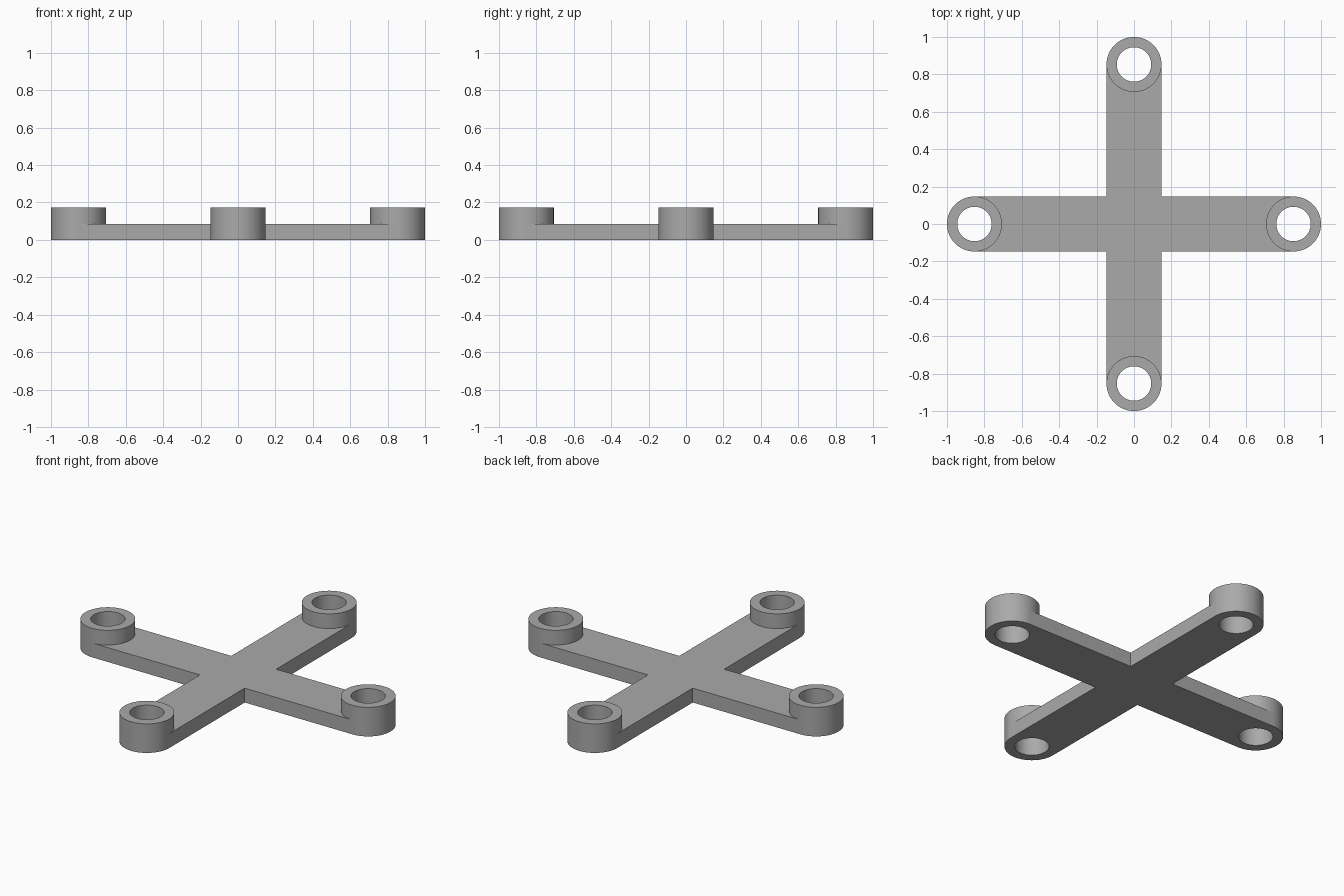
import bpy, bmesh, math
from mathutils import Matrix

cube = bpy.data.objects.get("Cube")
if cube:
    bpy.data.objects.remove(cube, do_unlink=True)

REACH = 0.853      # centre of each end collar
OUTER = 0.147      # collar radius, also half the arm width
BORE = 0.092       # hole radius
PLATE_H = 0.085
COLLAR_H = 0.172
SEGS = 64

grey = bpy.data.materials.new("plain grey")
grey.use_nodes = True
colour = (0.4, 0.4, 0.4, 1)
grey.diffuse_color = colour
grey.node_tree.nodes["Principled BSDF"].inputs["Base Color"].default_value = colour


def make_object(name, bm):
    bmesh.ops.recalc_face_normals(bm, faces=bm.faces)
    mesh = bpy.data.meshes.new(name)
    bm.to_mesh(mesh)
    bm.free()
    mesh.materials.append(grey)
    obj = bpy.data.objects.new(name, mesh)
    bpy.context.collection.objects.link(obj)
    bpy.ops.object.select_all(action='DESELECT')
    obj.select_set(True)
    bpy.context.view_layer.objects.active = obj
    bpy.ops.object.shade_smooth_by_angle(angle=math.radians(30))
    return obj


# Cross plate: a centre square and four arms, each scooped to fit its collar
bm = bmesh.new()
corners = [bm.verts.new((x * OUTER, y * OUTER, 0))
           for x, y in ((1, -1), (1, 1), (-1, 1), (-1, -1))]
bm.faces.new(corners)
for k in range(4):
    turn = Matrix.Rotation(k * math.pi / 2, 3, 'Z')
    scoop = []
    for i in range(SEGS // 2 + 1):
        a = -math.pi / 2 - i * 2 * math.pi / SEGS
        v = bm.verts.new((REACH + OUTER * math.cos(a), OUTER * math.sin(a), 0))
        v.co = turn @ v.co
        scoop.append(v)
    bm.faces.new([corners[k]] + scoop + [corners[(k + 1) % 4]])
base = bm.faces[:]
extruded = bmesh.ops.extrude_face_region(bm, geom=base, use_keep_orig=True)
for item in extruded["geom"]:
    if isinstance(item, bmesh.types.BMVert):
        item.co.z = PLATE_H
make_object("cross_plate", bm)

# End collars: a rectangular section spun round the bore
names = ("left_collar", "back_collar", "right_collar", "front_collar")
for k, name in enumerate(names):
    angle = k * math.pi / 2
    centre = (REACH * math.cos(angle), REACH * math.sin(angle), 0)
    bm = bmesh.new()
    section = [bm.verts.new((r, 0, z)) for r, z in
               ((BORE, 0), (OUTER, 0), (OUTER, COLLAR_H), (BORE, COLLAR_H))]
    edges = [bm.edges.new((section[i], section[(i + 1) % 4])) for i in range(4)]
    bmesh.ops.spin(bm, geom=section + edges, cent=(0, 0, 0), axis=(0, 0, 1),
                   angle=2 * math.pi, steps=SEGS, use_merge=True)
    bmesh.ops.remove_doubles(bm, verts=bm.verts, dist=0.0001)
    bmesh.ops.translate(bm, verts=bm.verts, vec=centre)
    make_object(name, bm)
